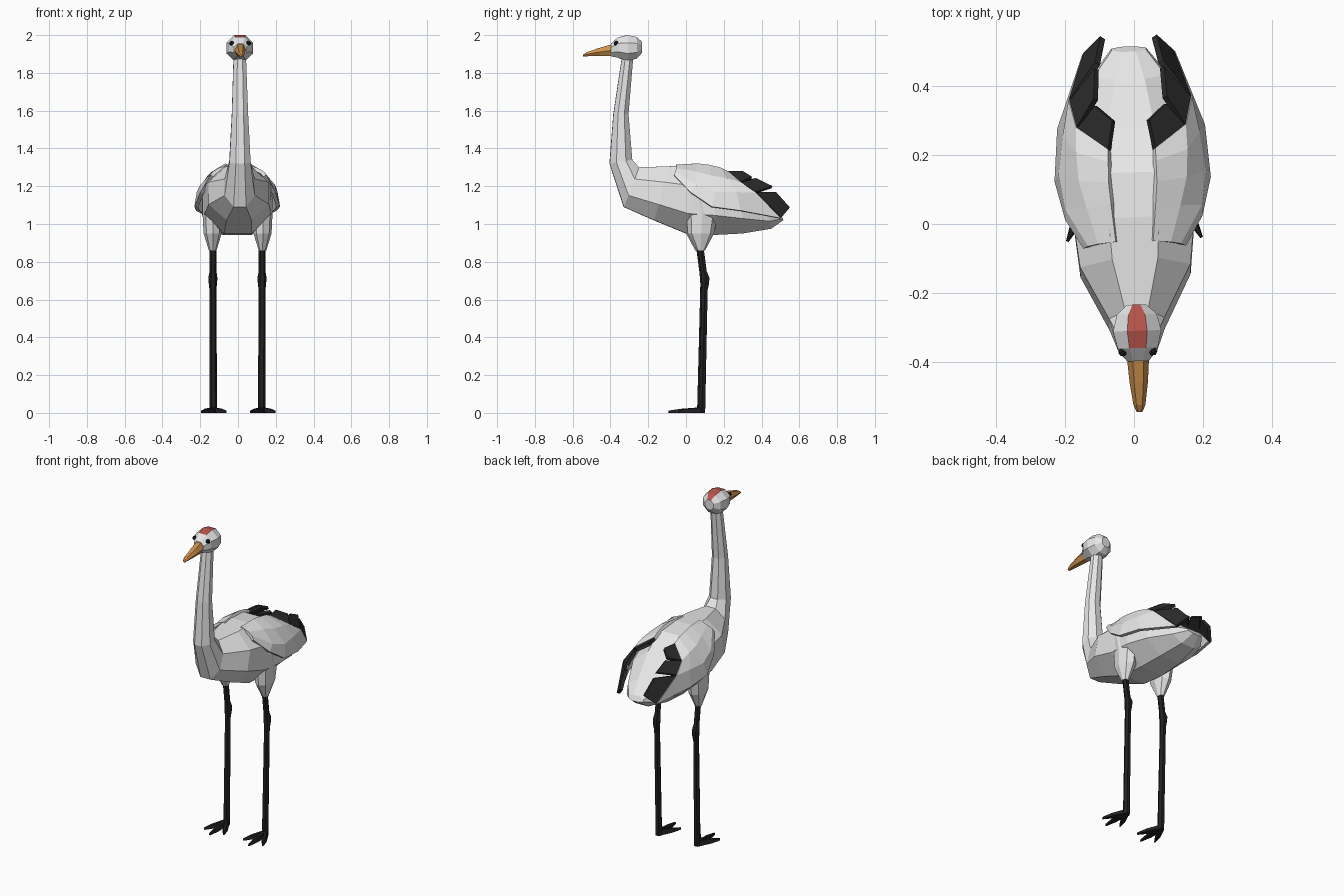
import bpy, bmesh, math
from mathutils import Matrix, Vector

if "Cube" in bpy.data.objects:
    bpy.data.objects.remove(bpy.data.objects["Cube"])

TURN = Matrix.Rotation(0.03, 4, 'Z')   # the bird stands turned very slightly


def material(name, rgb):
    m = bpy.data.materials.new(name)
    m.diffuse_color = (*rgb, 1)
    m.use_nodes = True
    m.node_tree.nodes["Principled BSDF"].inputs["Base Color"].default_value = m.diffuse_color
    return m


WHITE = material("white_plumage", (0.8, 0.8, 0.8))
BLACK = material("black_feather", (0.024, 0.024, 0.025))
LEG = material("dark_leg", (0.015, 0.015, 0.016))
RED = material("red_crown", (0.48, 0.09, 0.07))
ORANGE = material("orange_beak", (0.62, 0.29, 0.075))


def make(name, verts, faces, mats, thick=0):
    me = bpy.data.meshes.new(name)
    me.from_pydata([TURN @ Vector(v) for v in verts], [], faces)
    bm = bmesh.new()
    bm.from_mesh(me)
    bmesh.ops.recalc_face_normals(bm, faces=bm.faces)
    bm.to_mesh(me)
    bm.free()
    for m in mats:
        me.materials.append(m)
    ob = bpy.data.objects.new(name, me)
    bpy.context.collection.objects.link(ob)
    if thick:
        mod = ob.modifiers.new("thickness", 'SOLIDIFY')
        mod.thickness = thick
        mod.offset = 0
    return ob


def loft(name, rings, mats):
    """Skin equal-sized closed rings and cap both ends."""
    n = len(rings[0])
    faces = [(r * n + i, r * n + (i + 1) % n, (r + 1) * n + (i + 1) % n, (r + 1) * n + i)
             for r in range(len(rings) - 1) for i in range(n)]
    faces += [tuple(range(n)), tuple(range((len(rings) - 1) * n, len(rings) * n))]
    return make(name, [p for ring in rings for p in ring], faces, mats)


def spine_ring(yb, zb, yt, zt, w, n=8):
    """Flat-topped ring between a lower/front point and an upper/back point."""
    pts = []
    k = math.cos(math.pi / n)
    for i in range(n):
        a = 2 * math.pi * (i + 0.5) / n
        t = 0.5 + 0.5 * math.cos(a) / k
        pts.append((w * math.sin(a) / k, yb + (yt - yb) * t, zb + (zt - zb) * t))
    return pts


def flat_ring(x, y, z, rx, ry, n=6):
    return [(x + rx * math.cos(2 * math.pi * i / n),
             y + ry * math.sin(2 * math.pi * i / n), z) for i in range(n)]


# Neck and body in one skin, from the top of the neck to the tail
loft("neck_and_body", [spine_ring(*r) for r in (
    (-0.34, 1.88, -0.28, 1.88, 0.033),
    (-0.385, 1.58, -0.305, 1.58, 0.043),
    (-0.405, 1.32, -0.285, 1.34, 0.056),
    (-0.33, 1.09, -0.25, 1.30, 0.08),
    (-0.17, 1.02, -0.10, 1.305, 0.16),
    (0.0, 0.95, 0.02, 1.31, 0.176),
    (0.15, 0.942, 0.15, 1.295, 0.185),
    (0.30, 0.95, 0.28, 1.22, 0.165),
    (0.45, 0.975, 0.42, 1.11, 0.105),
    (0.515, 1.02, 0.50, 1.05, 0.05))], [WHITE])

# Head with a red crown on its upward strip
head = loft("head", [spine_ring(y, zb, y, zt, w) for y, w, zb, zt in (
    (-0.234, 0.028, 1.905, 1.965),
    (-0.262, 0.058, 1.875, 1.99),
    (-0.31, 0.07, 1.862, 2.0),
    (-0.36, 0.058, 1.88, 1.988),
    (-0.398, 0.032, 1.888, 1.955))], [WHITE, RED])
for f in head.data.polygons:
    if f.normal.z > 0.6 and abs(f.normal.x) < 0.2 and f.center.y > -0.35:
        f.material_index = 1

# Beak
loft("beak", [spine_ring(y, zb, y, zt, w, 6) for y, w, zb, zt in (
    (-0.385, 0.028, 1.888, 1.953),
    (-0.46, 0.023, 1.889, 1.932),
    (-0.525, 0.015, 1.888, 1.91),
    (-0.546, 0.007, 1.886, 1.896))], [ORANGE])

# Wing surface: four rows from the back down to the lower edge
WING = (
    ((.05, -.05, 1.305), (.06, .06, 1.312), (.065, .12, 1.305), (.065, .18, 1.29), (.065, .215, 1.272)),
    ((.10, -.055, 1.287), (.13, .05, 1.27), (.15, .13, 1.25), (.155, .21, 1.235), (.152, .283, 1.215)),
    ((.127, -.06, 1.272), (.19, .05, 1.2), (.205, .15, 1.165), (.19, .26, 1.165), (.17, .362, 1.165)),
    ((.14, -.065, 1.255), (.19, .02, 1.165), (.217, .13, 1.09), (.205, .28, 1.07), (.125, .495, 1.03)))
# Feather tips, two corners for each of the three feathers
TIPS = (((.05, .30, 1.272), (.10, .345, 1.243)),
        ((.10, .365, 1.237), (.095, .452, 1.195)),
        ((.092, .468, 1.168), (.075, .543, 1.085)))

for side, label in ((-1, "left"), (1, "right")):
    def flip(p):
        return (side * p[0], p[1], p[2])

    # Wing
    cols = len(WING[0])
    make(label + "_wing", [flip(p) for row in WING for p in row],
         [(r * cols + c, r * cols + c + 1, (r + 1) * cols + c + 1, (r + 1) * cols + c)
          for r in range(3) for c in range(cols - 1)], [WHITE], 0.02)

    # Three dark flight feathers along the wing's rear edge
    for i, (a, b) in enumerate(TIPS):
        quad = (WING[i][-1], WING[i + 1][-1], b, a)
        make(f"{label}_feather_{i + 1}", [flip(p) for p in quad], [(0, 1, 2, 3)], [BLACK], 0.018)

    # Thigh
    loft(label + "_thigh", [flat_ring(side * x, y, z, rx, ry, 8) for x, y, z, rx, ry in (
        (0.132, 0.075, 0.86, 0.02, 0.022),
        (0.132, 0.075, 0.95, 0.048, 0.07),
        (0.135, 0.08, 1.05, 0.05, 0.082),
        (0.14, 0.06, 1.14, 0.046, 0.05),
        (0.14, 0.045, 1.19, 0.02, 0.02))], [WHITE])

    # Leg with a knobbly joint
    loft(label + "_leg", [flat_ring(side * x, y, z, r, r) for x, y, z, r in (
        (0.13, 0.073, 0.88, 0.018),
        (0.13, 0.09, 0.75, 0.018),
        (0.13, 0.099, 0.715, 0.024),
        (0.13, 0.099, 0.685, 0.022),
        (0.13, 0.095, 0.65, 0.018),
        (0.128, 0.08, 0.0, 0.02))], [LEG])

    # Three tapered toes
    for i, (tx, ty) in enumerate(((0.065, -0.045), (0.13, -0.09), (0.195, -0.045))):
        a, b = Vector((0.13, 0.085, 0)), Vector((tx, ty, 0))
        d = (b - a).normalized()
        s = Vector((-d.y, d.x, 0))
        rings = []
        for t, w, h in ((0, 0.014, 0.03), (0.6, 0.015, 0.022), (1, 0.004, 0.012)):
            p = a.lerp(b, t)
            rings.append([flip(q) for q in (p - s * w, p + s * w,
                          p + s * w * 0.5 + Vector((0, 0, h)), p - s * w * 0.5 + Vector((0, 0, h)))])
        loft(f"{label}_toe_{i + 1}", rings, [LEG])

    # Eye
    loft(label + "_eye", [flat_ring(side * 0.044, -0.371, 1.957 + dz, r, r)
                          for dz, r in ((-0.012, 0.005), (-0.005, 0.013), (0.005, 0.013), (0.012, 0.005))], [LEG])
